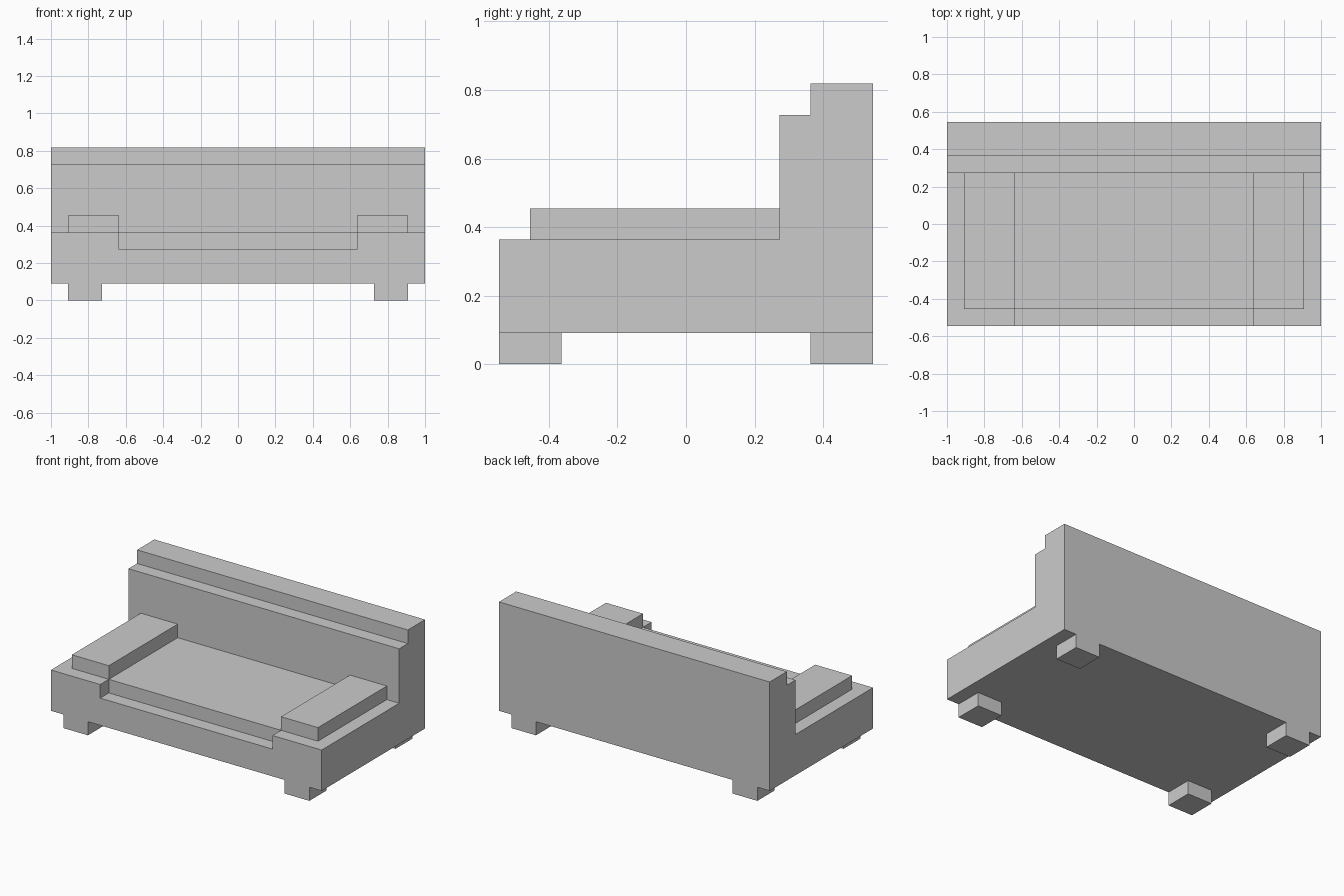
import bpy
import bmesh

U = 1 / 11  # design module: the sofa is 22 modules wide

if "Cube" in bpy.data.objects:
    bpy.data.objects.remove(bpy.data.objects["Cube"], do_unlink=True)

grey = bpy.data.materials.new("light grey")
grey.use_nodes = True
colour = (0.6, 0.6, 0.6, 1)
grey.diffuse_color = colour
grey.node_tree.nodes["Principled BSDF"].inputs["Base Color"].default_value = colour


def prism(name, profile, x0, x1):
    """Extrude a (y, z) side profile from x0 to x1, all in modules."""
    bm = bmesh.new()
    face = bm.faces.new([bm.verts.new((x0 * U, y * U, z * U)) for y, z in profile])
    side = bmesh.ops.extrude_face_region(bm, geom=[face])
    moved = [v for v in side["geom"] if isinstance(v, bmesh.types.BMVert)]
    bmesh.ops.translate(bm, verts=moved, vec=((x1 - x0) * U, 0, 0))
    bmesh.ops.recalc_face_normals(bm, faces=bm.faces)
    mesh = bpy.data.meshes.new(name)
    bm.to_mesh(mesh)
    bm.free()
    mesh.materials.append(grey)
    obj = bpy.data.objects.new(name, mesh)
    bpy.context.collection.objects.link(obj)
    return obj


def box(name, x0, x1, y0, y1, z0, z1):
    return prism(name, [(y0, z0), (y1, z0), (y1, z1), (y0, z1)], x0, x1)


# Body: seat and stepped backrest in one side profile
body = prism("sofa_body", [(-6, 1), (6, 1), (6, 9), (4, 9), (4, 8),
                           (3, 8), (3, 4), (-6, 4)], -11, 11)

# Front step cut between the arms
cutter = box("front_step_cutter", -7, 7, -7, -5, 3, 5)
cutter.hide_render = True
cutter.hide_set(True)
cut = body.modifiers.new("front_step", "BOOLEAN")
cut.operation = "DIFFERENCE"
cut.solver = "EXACT"
cut.object = cutter

# Arm pads and legs, mirrored left and right
for label, s in (("left", 1), ("right", -1)):
    box(f"{label}_arm_pad", 7 * s, 10 * s, -5, 3, 4, 5)
    box(f"{label}_front_leg", 8 * s, 10 * s, -6, -4, 0, 1)
    box(f"{label}_back_leg", 8 * s, 10 * s, 4, 6, 0, 1)
